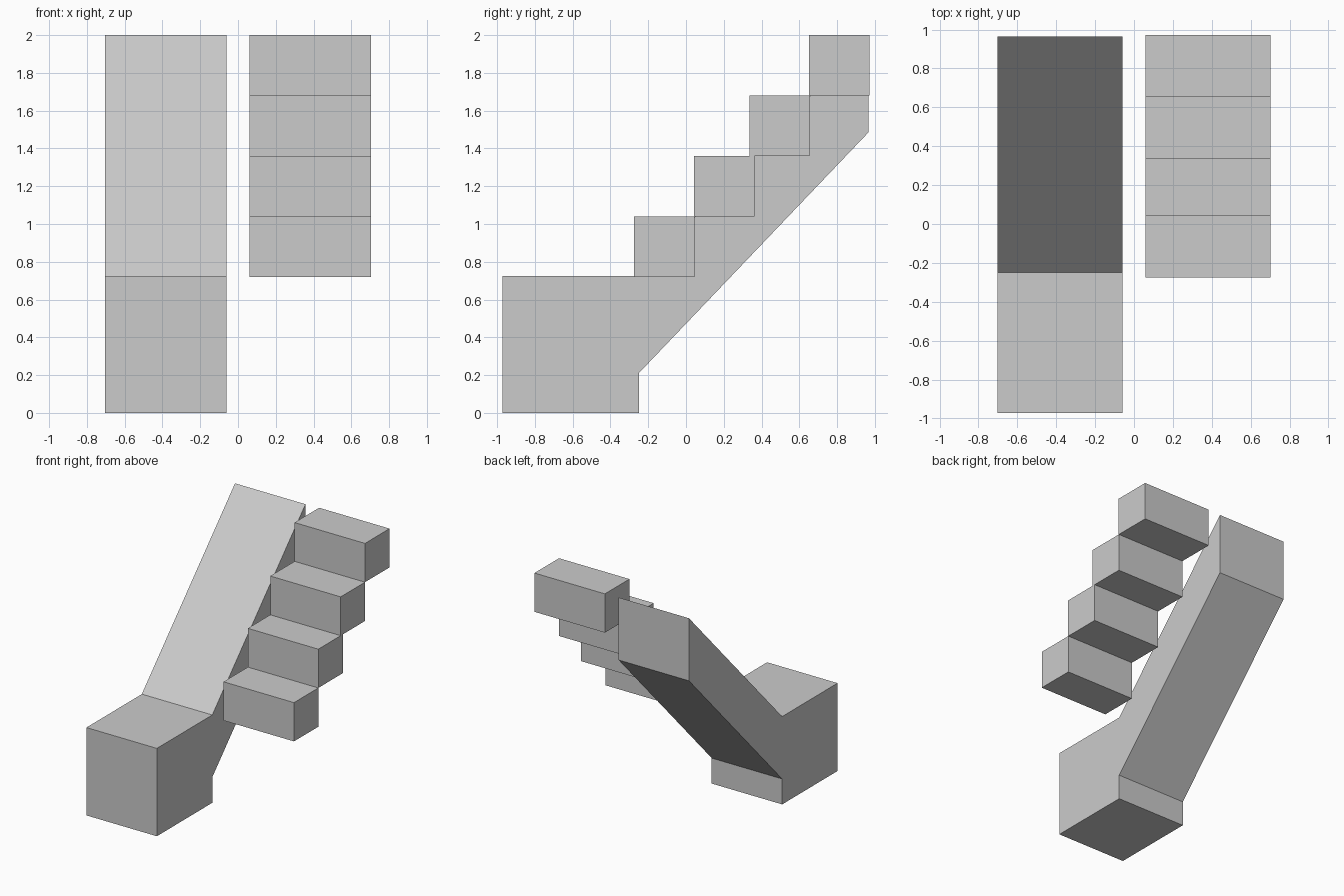
import bpy

if "Cube" in bpy.data.objects:
    bpy.data.objects.remove(bpy.data.objects["Cube"])


def extrude_profile(name, profile, x0, x1):
    """Solid made by extruding a (y, z) outline along x."""
    n = len(profile)
    verts = [(x, y, z) for x in (x0, x1) for y, z in profile]
    faces = [tuple(reversed(range(n))), tuple(range(n, 2 * n))]
    faces += [(i, (i + 1) % n, n + (i + 1) % n, n + i) for i in range(n)]
    mesh = bpy.data.meshes.new(name)
    mesh.from_pydata(verts, [], faces)
    obj = bpy.data.objects.new(name, mesh)
    bpy.context.collection.objects.link(obj)
    return obj


# Block with a sloping ramp rising towards the back
extrude_profile("ramp", [(-0.972, 0), (-0.25, 0), (-0.25, 0.21), (0.965, 1.484),
                         (0.965, 2.0), (-0.25, 0.725), (-0.972, 0.725)],
                -0.703, -0.06)

# Four floating steps beside the ramp
STEP = 0.32
for i, y in enumerate((-0.274, 0.043, 0.335, 0.652)):
    z = 0.72 + i * STEP
    extrude_profile(f"step_{i + 1}",
                    [(y, z), (y + STEP, z), (y + STEP, z + STEP), (y, z + STEP)],
                    0.06, 0.703)
